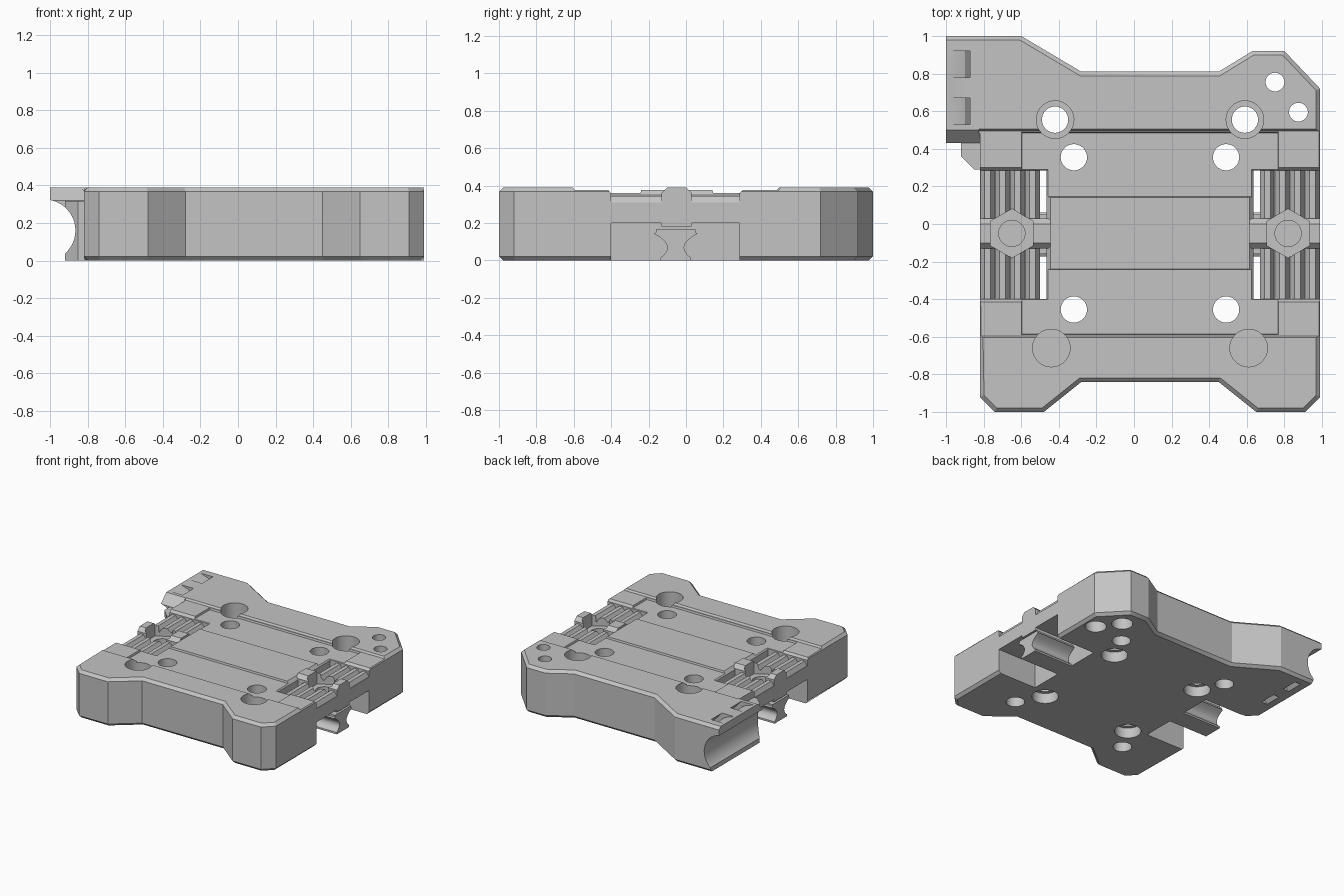
import bpy, bmesh, math

cube = bpy.data.objects.get("Cube")
if cube:
    bpy.data.objects.remove(cube)

grey = bpy.data.materials.new("plain_grey")
grey.use_nodes = True
grey.diffuse_color = (0.55, 0.55, 0.55, 1)
grey.node_tree.nodes["Principled BSDF"].inputs["Base Color"].default_value = grey.diffuse_color

MID = 0.085          # centre line of the clamp block
TOP = 0.39


def finish(name, bm):
    bmesh.ops.recalc_face_normals(bm, faces=bm.faces)
    mesh = bpy.data.meshes.new(name)
    bm.to_mesh(mesh)
    bm.free()
    mesh.materials.append(grey)
    obj = bpy.data.objects.new(name, mesh)
    bpy.context.collection.objects.link(obj)
    return obj


def loft(name, lower, upper, axis, a, b):
    """Solid between two matching outlines placed at a and b along an axis."""
    place = {"x": lambda u, v, w: (w, u, v),
             "y": lambda u, v, w: (u, w, v),
             "z": lambda u, v, w: (u, v, w)}[axis]
    bm = bmesh.new()
    low = [bm.verts.new(place(u, v, a)) for u, v in lower]
    high = [bm.verts.new(place(u, v, b)) for u, v in upper]
    bm.faces.new(low)
    bm.faces.new(high)
    for i in range(len(low)):
        j = (i + 1) % len(low)
        bm.faces.new((low[i], low[j], high[j], high[i]))
    return finish(name, bm)


def prism(name, pts, axis, a, b):
    return loft(name, pts, pts, axis, a, b)


def rect(u0, u1, v0, v1):
    return [(u0, v0), (u1, v0), (u1, v1), (u0, v1)]


def ring(u, v, r, n=32, start=0.0):
    return [(u + r * math.cos(start + math.tau * i / n),
             v + r * math.sin(start + math.tau * i / n)) for i in range(n)]


def combine(tool, *targets, op="DIFFERENCE"):
    """Apply a boolean to every target and discard the tool."""
    tool.hide_render = True
    for target in targets:
        mod = target.modifiers.new("cut", "BOOLEAN")
        mod.operation, mod.object, mod.solver = op, tool, "EXACT"
        bpy.context.view_layer.objects.active = target
        bpy.ops.object.modifier_apply(modifier=mod.name)
    bpy.data.objects.remove(tool)


def smooth(obj):
    bpy.ops.object.select_all(action="DESELECT")
    obj.select_set(True)
    bpy.context.view_layer.objects.active = obj
    bpy.ops.object.shade_smooth_by_angle(angle=math.radians(25))


# Main block with chamfered rims
outline = [(-.82, -.92), (-.74, -1), (-.48, -1), (-.28, -.84), (.45, -.84), (.65, -1),
           (.91, -1), (.99, -.92), (.99, .72), (.80, .92), (.63, .92), (.45, .81),
           (-.28, .81), (-.6, 1), (-1, 1), (-1, .43), (-.82, .43)]
body = prism("body", outline, "z", 0, TOP)
bm = bmesh.new()
bm.from_mesh(body.data)
rims = []
for e in bm.edges:
    p, q = (v.co for v in e.verts)
    m = (p + q) / 2
    on_wing_end = m.x < -.85 and 0 < m.y < .99
    if abs(p.z - q.z) < .01 and not on_wing_end:
        rims.append(e)
bmesh.ops.bevel(bm, geom=rims, offset=.022, segments=1, affect="EDGES")
bmesh.ops.recalc_face_normals(bm, faces=bm.faces)
bm.to_mesh(body.data)
bm.free()

# Side clamps, mirrored about the centre line
for side, label in ((-1, "right"), (1, "left")):
    def flip(pts):
        return [(MID + side * d, v) for d, v in pts]

    # Pocket through the block, with a chamfered mouth
    combine(prism("pocket", flip(rect(.55, 1.0, -.4, .285)), "z", -.1, .5), body)
    combine(loft("pocket_mouth", flip(rect(.55, 1.02, -.395, .28)),
                 flip(rect(.515, 1.02, -.425, .315)), "z", .35, .39), body)

    # Ribbed pads
    profile = [(.585, .2)]
    count = 4
    pitch = .32 / count
    for i in range(count):
        d = .585 + i * pitch
        profile += [(d, .31), (d + pitch * .3, .345), (d + pitch * .7, .345), (d + pitch * .95, .31)]
    profile += [(.905, .31), (.905, .2)]
    ribs = prism(label + "_ribbed_pad", flip(profile), "y", -.4, .288)

    # Cross bar with chamfered top
    d0, d1 = sorted((MID + side * .53, MID + side * .905))
    bar_shape = [(-.13, .18), (.03, .18), (.03, .36), (.0, TOP), (-.1, TOP), (-.13, .36)]
    bar = prism(label + "_cross_bar", bar_shape, "x", d0, d1)

    # Nut seat and bolt hole
    x = MID + side * .735
    combine(prism("nut_seat", ring(x, -.05, .13, 6, math.pi / 2), "z", .28, .5), ribs, bar)
    combine(prism("nut_hole", ring(x, -.05, .07), "z", .1, .5), ribs, bar)

    # Waisted rail below the bar
    half = [(.08, 0), (.08, .015)]
    for i in range(13):
        t = i / 12
        half.append((.045 + .05 * abs(2 * t - .8) ** 2, .018 + .125 * t))
    half += [(.105, .15), (.105, .165)]
    rail_shape = [(-.055 + w, z) for w, z in half] + [(-.055 - w, z) for w, z in half[::-1]]
    rail = prism(label + "_rail", rail_shape, "x", d0, d1)
    for part in (ribs, bar, rail):
        smooth(part)

# Stepped recesses across the top
combine(prism("top_recess", [(-.605, TOP), (-.595, .375), (.495, .375), (.505, TOP),
                             (.505, .45), (-.605, .45)], "x", -.825, 1.1), body)
for y0, y1 in ((-.59, -.238), (.14, .49)):
    combine(loft("deck_recess", rect(-.595, .765, y0 + .005, y1 - .005),
                 rect(-.605, .775, y0 - .005, y1 + .005), "z", .36, .40), body)

# Bolt holes: outer ones bored from above, inner ones from below
outer = [(-.42, .555), (.59, .555), (-.44, -.66), (.61, -.66)]
inner = [(x, y) for x in (-.32, .49) for y in (.355, -.455)]
corner = [(.75, .755), (.875, .595)]
bores = [(outer, .07, .1, .19, .5), (inner, .07, .1, -.1, .085), (corner, .05, .08, -.1, .1)]
for spots, r, wide, z0, z1 in bores:
    for x, y in spots:
        combine(prism("hole", ring(x, y, r), "z", -.1, .5), body)
        combine(prism("bore", ring(x, y, wide), "z", z0, z1), body)

# Wing: sloped front, lower tab, hollow side and faceted strap slots
combine(prism("wing_slope", [(.5, .41), (.5, TOP), (.43, .32), (.38, .32), (.38, .41)],
              "x", -1.1, -.818), body)
tab = [(-.92, .45), (-.92, .36), (-.85, .29), (-.815, .29), (-.815, .45)]
combine(prism("wing_tab", tab, "z", 0, .318), body, op="UNION")
combine(prism("wing_hollow", ring(-1.03, .16, .165, 48), "y", .2, 1.1), body)
combine(prism("wing_trim", rect(-1.1, -.92, -.1, .12), "y", .2, 1.1), body)


def arc(r, angles):
    return [(-1.03 + r * math.cos(a), .16 + r * math.sin(a)) for a in angles]


sweep = [math.radians(-85 + 170 * i / 6) for i in range(7)]
for y in (.6, .85):
    strap = arc(.24, sweep) + arc(.28, sweep[::-1])
    combine(prism("strap_slot", strap, "y", y - .07, y + .07), body)

smooth(body)
